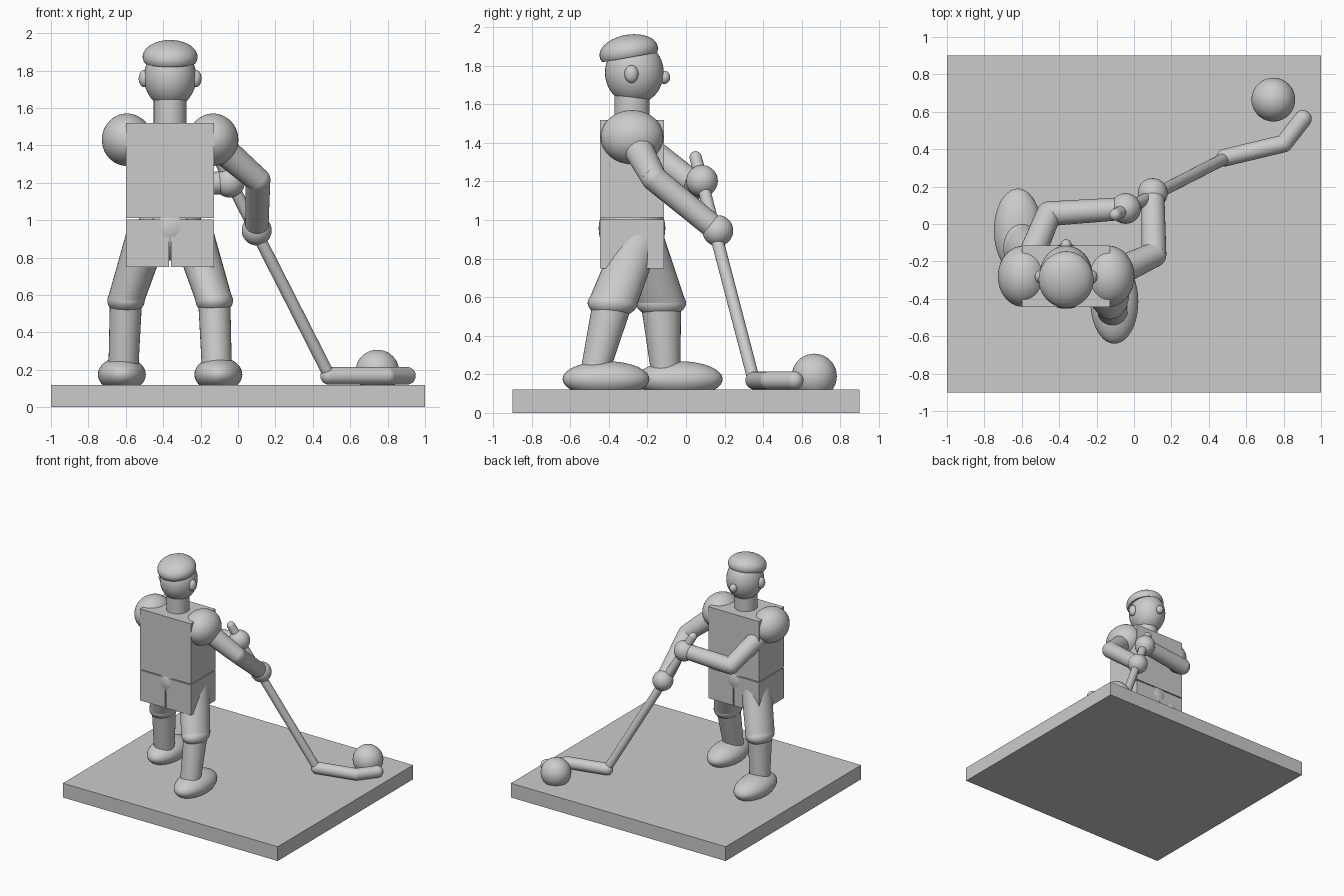
import bpy, bmesh
from math import cos, sin, tau, radians
from mathutils import Vector, Matrix

cube = bpy.data.objects.get("Cube")
if cube:
    bpy.data.objects.remove(cube, do_unlink=True)

grey = bpy.data.materials.new("plain_grey")
grey.use_nodes = True
GREY = (0.6, 0.6, 0.6, 1)
grey.diffuse_color = GREY
grey.node_tree.nodes["Principled BSDF"].inputs["Base Color"].default_value = GREY


def finish(name, bm, smooth=True):
    bmesh.ops.recalc_face_normals(bm, faces=bm.faces)
    mesh = bpy.data.meshes.new(name)
    bm.to_mesh(mesh)
    bm.free()
    mesh.materials.append(grey)
    obj = bpy.data.objects.new(name, mesh)
    bpy.context.collection.objects.link(obj)
    if smooth:
        bpy.ops.object.select_all(action="DESELECT")
        obj.select_set(True)
        bpy.context.view_layer.objects.active = obj
        bpy.ops.object.shade_smooth_by_angle(angle=radians(40))
    return obj


def box(name, low, high):
    low, high = Vector(low), Vector(high)
    bm = bmesh.new()
    bmesh.ops.create_cube(bm, size=1, matrix=Matrix.Translation((low + high) / 2)
                          @ Matrix.Diagonal((*(high - low), 1)))
    return finish(name, bm, smooth=False)


def add_ball(bm, centre, radii):
    bmesh.ops.create_uvsphere(bm, u_segments=40, v_segments=24, radius=1,
                              matrix=Matrix.Translation(centre) @ Matrix.Diagonal((*radii, 1)))


def ellipsoid(name, centre, radii):
    bm = bmesh.new()
    add_ball(bm, centre, radii)
    return finish(name, bm)


def rod(name, points, radii):
    """Round-ended tube through the points."""
    bm = bmesh.new()
    pts = [Vector(p) for p in points]
    for p, r in zip(pts, radii):
        add_ball(bm, p, (r, r, r))
    for a, b, ra, rb in zip(pts, pts[1:], radii, radii[1:]):
        turn = (b - a).to_track_quat("Z", "Y").to_matrix().to_4x4()
        bmesh.ops.create_cone(bm, cap_ends=True, segments=32, radius1=ra, radius2=rb,
                              depth=(b - a).length,
                              matrix=Matrix.Translation((a + b) / 2) @ turn)
    return finish(name, bm)


def leg_section(name, top, bottom, size_top, size_bottom):
    """Oval, sheared column between two level rings."""
    bm = bmesh.new()
    rings = []
    for c, (rx, ry) in ((top, size_top), (bottom, size_bottom)):
        rings.append([bm.verts.new((c[0] + rx * cos(tau * i / 32),
                                    c[1] + ry * sin(tau * i / 32), c[2])) for i in range(32)])
        bm.faces.new(rings[-1])
    for i in range(32):
        j = (i + 1) % 32
        bm.faces.new((rings[0][i], rings[0][j], rings[1][j], rings[1][i]))
    return finish(name, bm)


MID = -0.363   # body centre line in x
DEEP = -0.28   # body centre line in y

# Base, torso and shorts
box("base", (-1, -0.9, 0), (1, 0.9, 0.12))
box("torso", (-0.6, -0.445, 1.012), (-0.127, -0.115, 1.52))
for side, x0, x1 in (("right", -0.6, -0.368), ("left", -0.358, -0.127)):
    box(side + "_shorts_leg", (x0, -0.445, 0.75), (x1, -0.115, 1.004))
ellipsoid("hip_joint", (MID, DEEP, 0.957), (0.173, 0.173, 0.173))

# Head, cap and face
rod_neck = leg_section("neck", (MID, DEEP, 1.66), (MID, DEEP, 1.48), (0.088, 0.092), (0.088, 0.092))
ellipsoid("head", (MID, -0.268, 1.765), (0.14, 0.152, 0.165))
ellipsoid("nose", (MID, -0.112, 1.74), (0.03, 0.03, 0.034))
bm = bmesh.new()
add_ball(bm, (0, 0, 0), (0.147, 0.153, 0.088))
bmesh.ops.bisect_plane(bm, geom=bm.verts[:] + bm.edges[:] + bm.faces[:],
                       plane_co=(0, 0, -0.03), plane_no=(0, 0, -1), clear_outer=True)
bmesh.ops.holes_fill(bm, edges=[e for e in bm.edges if e.is_boundary], sides=0)
bm.transform(Matrix.Translation((MID, -0.297, 1.873)) @ Matrix.Rotation(radians(10), 4, "X"))
finish("cap", bm)

# Parts shared by both sides
for side, s, knee_y, ankle_y, foot_y in (("left", 1, -0.38, -0.475, -0.415),
                                         ("right", -1, -0.13, -0.105, -0.035)):
    ellipsoid(side + "_ear", (MID + s * 0.138, -0.283, 1.757), (0.03, 0.036, 0.046))
    ellipsoid(side + "_shoulder", (MID + s * 0.23, DEEP, 1.43), (0.135, 0.163, 0.14))
    hip = (MID + s * 0.12, -0.24, 0.93)
    knee = (MID + s * 0.236, knee_y, 0.57)
    ankle = (MID + s * 0.25, ankle_y, 0.2)
    leg_section(side + "_thigh", hip, knee, (0.115, 0.12), (0.1, 0.13))
    ellipsoid(side + "_knee", knee, (0.1, 0.13, 0.075))
    leg_section(side + "_shin", knee, ankle, (0.086, 0.105), (0.08, 0.075))
    ellipsoid(side + "_foot", (MID + s * 0.258, foot_y, 0.175), (0.128, 0.225, 0.093))

# Arms and hands
left_hand = (0.1, 0.165, 0.945)
right_hand = (-0.045, 0.083, 1.203)
rod("left_arm", [(-0.12, -0.27, 1.41), (0.107, -0.165, 1.215), left_hand], [0.08, 0.066, 0.062])
rod("right_arm", [(-0.59, -0.27, 1.42), (-0.455, 0.055, 1.175), right_hand], [0.075, 0.066, 0.06])
ellipsoid("left_hand", left_hand, (0.08, 0.08, 0.08))
ellipsoid("right_hand", right_hand, (0.082, 0.082, 0.082))

# Stick and ball
rod("stick_shaft", [(-0.1, 0.05, 1.325), (0.485, 0.35, 0.175)], [0.032, 0.032])
rod("stick_blade", [(0.487, 0.355, 0.168), (0.8, 0.43, 0.168), (0.903, 0.562, 0.168)], [0.047] * 3)
ellipsoid("ball", (0.745, 0.665, 0.19), (0.117, 0.117, 0.117))
